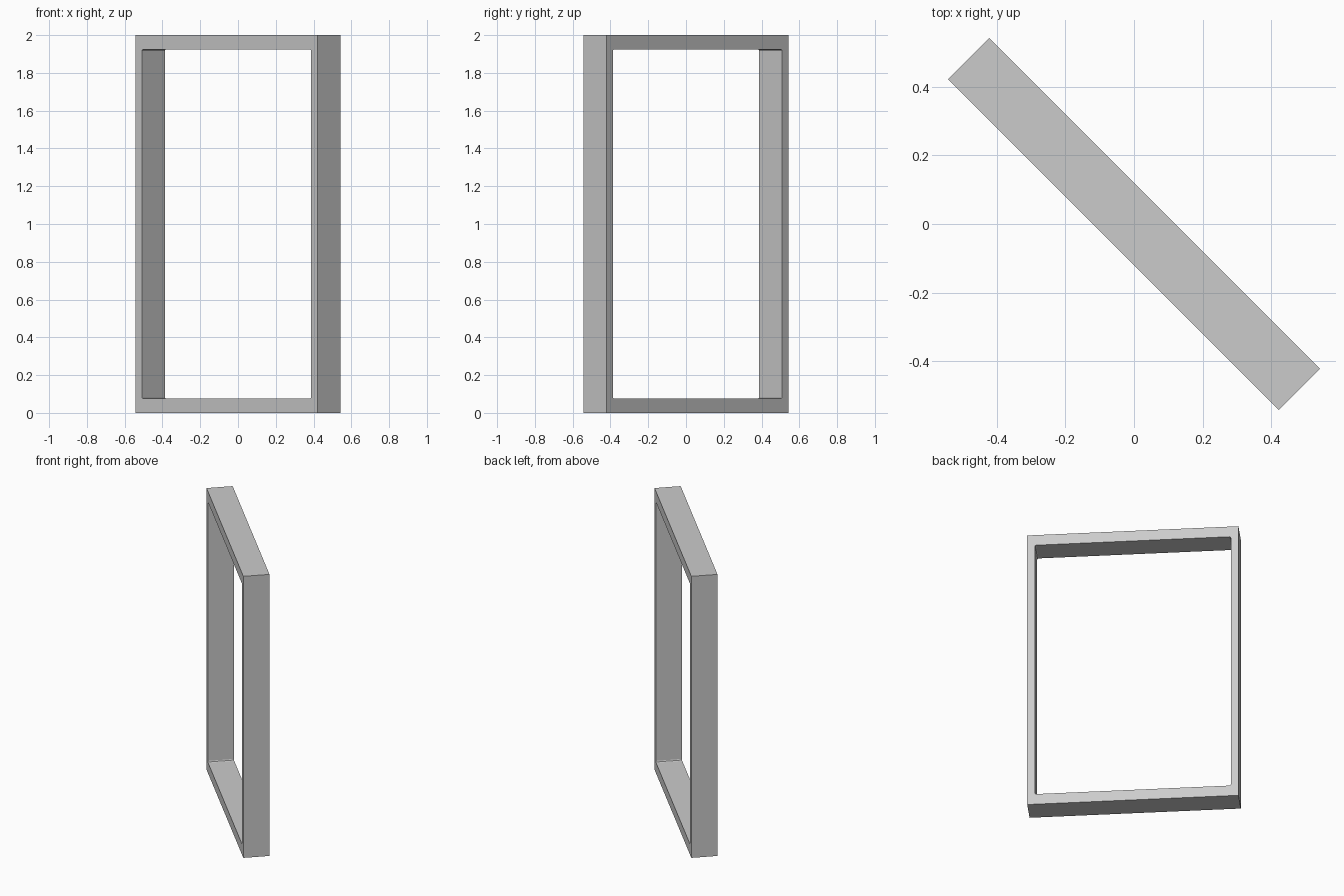
import bpy, bmesh, math
from mathutils import Matrix

if "Cube" in bpy.data.objects:
    bpy.data.objects.remove(bpy.data.objects["Cube"])

L, D, H = 1.365, 0.171, 2.0      # outer width, depth, height
SIDE, RAIL, R = 0.049, 0.075, 0.01  # jamb and rail thickness, opening corner radius


def box(name, sx, sy, sz, z):
    bm = bmesh.new()
    bmesh.ops.create_cube(bm, size=1, matrix=Matrix.Translation((0, 0, z)) @ Matrix.Diagonal((sx, sy, sz, 1)))
    me = bpy.data.meshes.new(name)
    bm.to_mesh(me)
    bm.free()
    ob = bpy.data.objects.new(name, me)
    bpy.context.collection.objects.link(ob)
    ob.rotation_euler.z = -math.pi / 4
    return ob


# Outer frame block, standing diagonally
frame = box("door_frame", L, D, H, H / 2)

# Opening cutter with slightly eased corners
cutter = box("opening_cutter", L - 2 * SIDE, D * 2, H - 2 * RAIL, H / 2)
bm = bmesh.new()
bm.from_mesh(cutter.data)
depth_edges = [e for e in bm.edges if abs(e.verts[0].co.y - e.verts[1].co.y) > 0.1]
bmesh.ops.bevel(bm, geom=depth_edges, offset=R, segments=2, profile=0.5, affect='EDGES')
bm.to_mesh(cutter.data)
bm.free()
cutter.hide_render = True
cutter.hide_viewport = False
cutter.display_type = 'WIRE'

# Cut the opening through the frame
mod = frame.modifiers.new("opening", 'BOOLEAN')
mod.operation = 'DIFFERENCE'
mod.solver = 'EXACT'
mod.object = cutter
